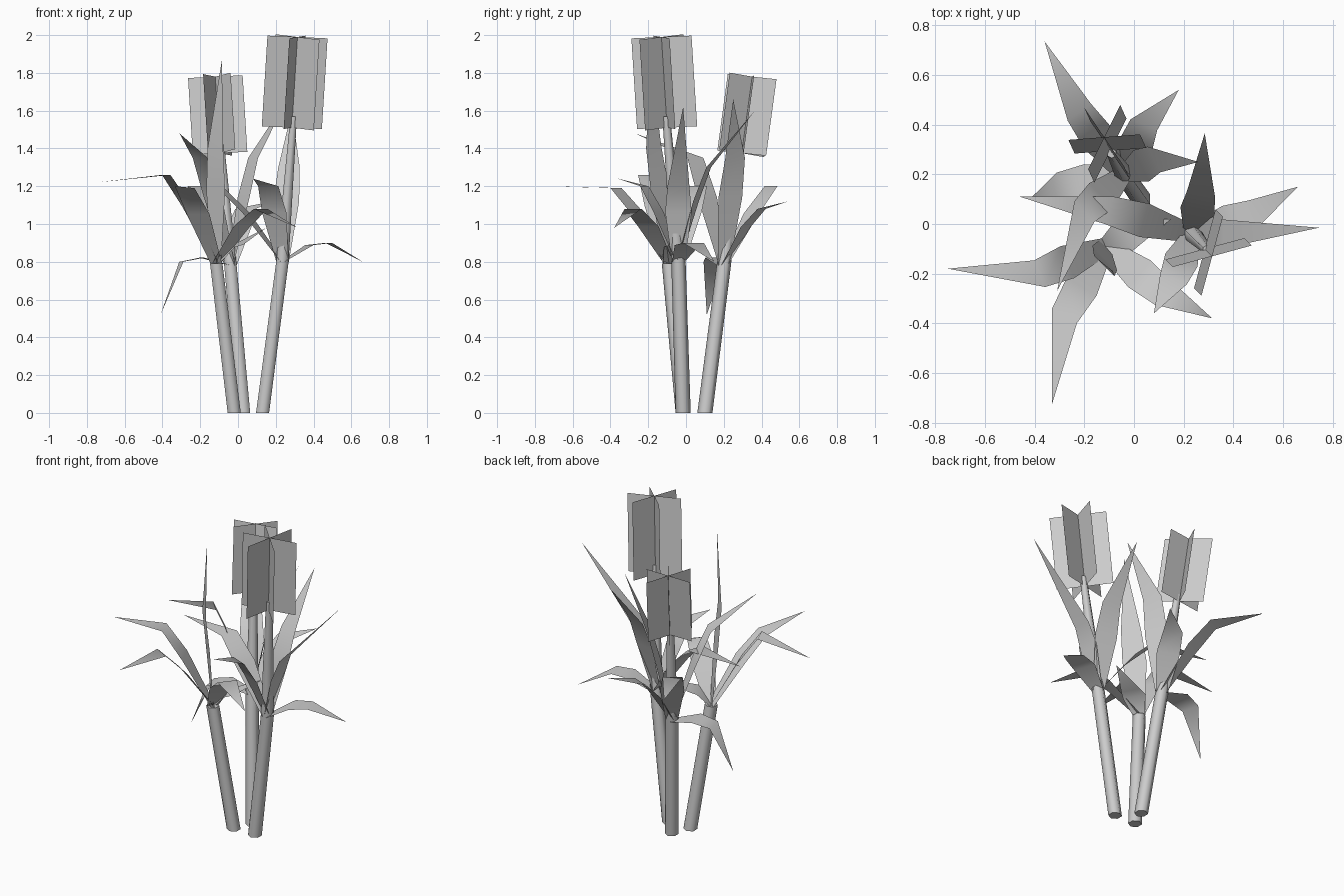
import bpy, bmesh, math
from mathutils import Vector as V

if "Cube" in bpy.data.objects:
    bpy.data.objects.remove(bpy.data.objects["Cube"])


def make(name, verts, faces):
    me = bpy.data.meshes.new(name)
    me.from_pydata([tuple(v) for v in verts], [], faces)
    ob = bpy.data.objects.new(name, me)
    bpy.context.collection.objects.link(ob)
    bpy.context.view_layer.objects.active = ob
    ob.select_set(True)
    bpy.ops.object.shade_smooth_by_angle(angle=math.radians(62))
    ob.select_set(False)
    return ob


def stalk(name, path, radii, n=6):
    """Six-sided tapering tube through the path points."""
    verts = [V(p) + V((r * math.cos(a), r * math.sin(a), 0))
             for p, r in zip(path, radii)
             for a in [math.tau * (k + 0.5) / n for k in range(n)]]
    faces = [(i * n + k, i * n + (k + 1) % n, (i + 1) * n + (k + 1) % n, (i + 1) * n + k)
             for i in range(len(path) - 1) for k in range(n)]
    faces += [tuple(reversed(range(n))), tuple(range(len(verts) - n, len(verts)))]
    make(name, verts, faces)


def leaf(name, hub, bend, tip, facing=None):
    """Flat blade: narrow base, wide middle, bend, pointed tip."""
    hub, bend, tip = V(hub), V(bend), V(tip)
    d = V(facing) if facing else bend - hub
    side = V((-d.y, d.x, 0)).normalized()
    mid = hub.lerp(bend, 0.58) + V((0, 0, 0.03))
    verts = []
    for p, w in ((hub, 0.035), (mid, 0.07), (bend, 0.058)):
        verts += [p - side * w, p + side * w]
    verts.append(tip)
    make(name, verts, [(0, 1, 3, 2), (2, 3, 5, 4), (4, 5, 6)])


def flower(name, low, high, half, turn):
    """Three upright crossed cards, faces turned to the sky side of the lean."""
    low, high = V(low), V(high)
    axis = (high - low).normalized()
    verts, faces = [], []
    for k in range(3):
        a = math.radians(turn + 60 * k)
        d = V((math.cos(a), math.sin(a), 0))
        d = (d - axis * d.dot(axis)).normalized() * half
        if d.cross(axis).z < 0:
            d = -d
        b = len(verts)
        verts += [low - d, low + d, high + d, high - d]
        faces.append((b, b + 1, b + 2, b + 3))
    make(name, verts, faces)


# Hubs where the leaves spring from each stalk
right, back, left = (0.235, -0.04, 0.80), (-0.04, 0.20, 0.78), (-0.115, -0.09, 0.79)

# Stalks
stalk("right_stalk", [(0.13, -0.015, 0), right, (0.295, -0.105, 1.57)], [0.04, 0.038, 0.02])
stalk("back_stalk", [(0.03, 0.10, 0), back, (-0.09, 0.285, 1.42)], [0.04, 0.038, 0.02])
stalk("left_stalk", [(-0.02, -0.015, 0), left], [0.04, 0.038])

# Flower heads
flower("right_flower", (0.285, -0.10, 1.51), (0.315, -0.13, 1.99), 0.165, 15)
flower("back_flower", (-0.095, 0.295, 1.375), (-0.12, 0.35, 1.78), 0.145, 4)

# Leaves: bend point, tip and, where needed, facing direction
leaves = {
    "right": (right, [
        ((-0.10, 0.055, 1.20), (-0.46, 0.11, 1.20)),
        ((0.27, 0.12, 1.30), (0.285, 0.365, 1.60)),
        ((0.48, 0.04, 0.90), (0.66, 0.15, 0.80)),
        ((0.36, -0.04, 1.20), (0.745, -0.015, 1.62)),
        ((0.16, -0.22, 1.20), (0.08, -0.36, 1.24))]),
    "back": (back, [
        ((-0.22, 0.45, 1.20), (-0.36, 0.735, 1.20)),
        ((0.04, 0.40, 1.08), (0.18, 0.54, 1.12)),
        ((0.08, 0.26, 1.35), (0.26, 0.25, 1.66)),
        ((-0.30, 0.15, 0.80), (-0.41, 0.11, 0.52)),
        ((-0.20, 0.05, 1.35), (-0.31, -0.27, 1.48))]),
    "left": (left, [
        ((-0.38, -0.20, 1.26), (-0.75, -0.18, 1.22)),
        ((-0.28, -0.37, 1.19), (-0.33, -0.725, 1.20)),
        ((0.12, -0.28, 1.08), (0.315, -0.38, 0.98)),
        ((-0.12, -0.17, 1.40), (-0.085, -0.19, 1.87), (-1, -1, 0)),
        ((0.00, -0.03, 0.89), (0.15, 0.02, 0.98))]),
}
for plant, (hub, blades) in leaves.items():
    for i, blade in enumerate(blades, 1):
        leaf(f"{plant}_leaf_{i}", hub, *blade)
